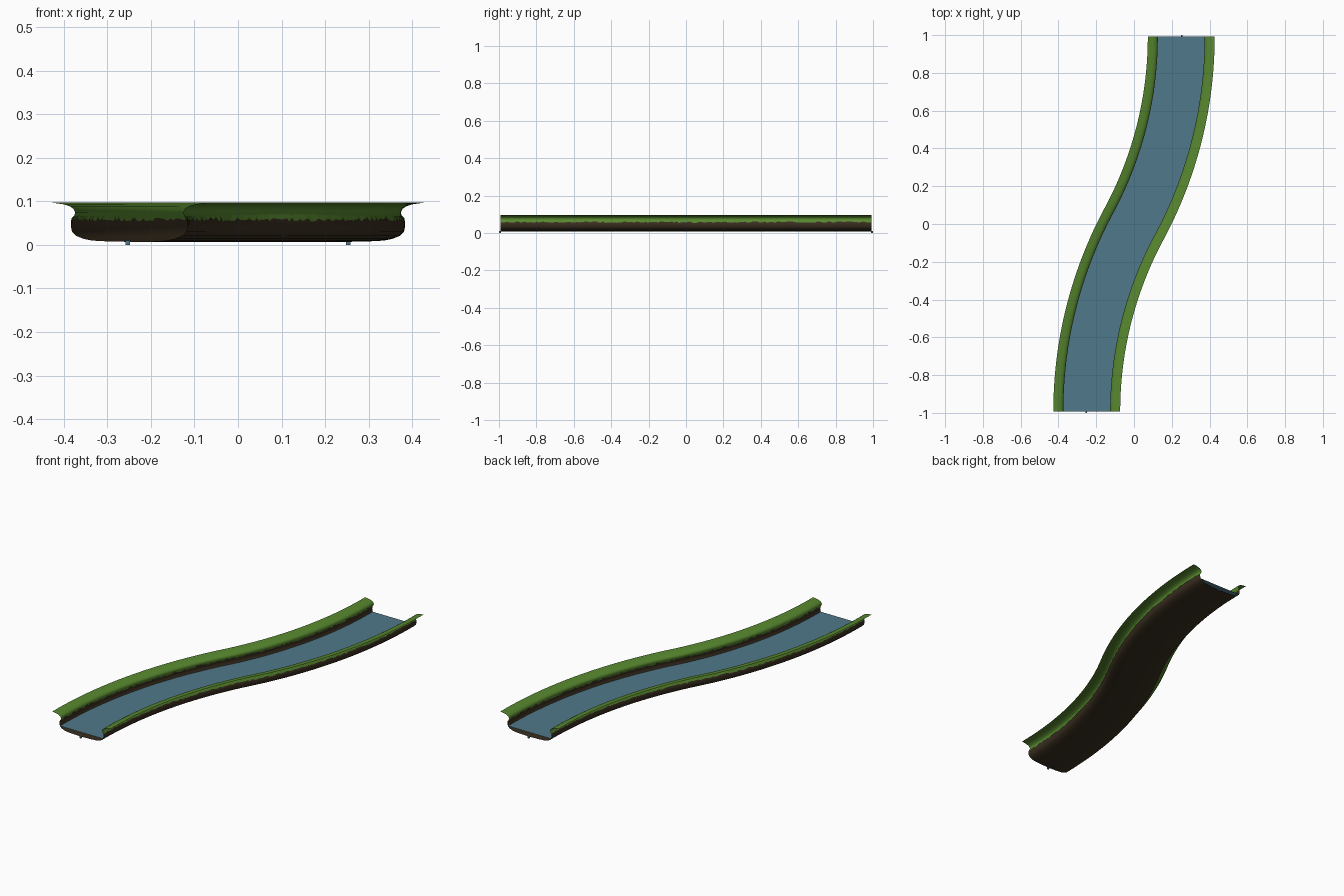
import bpy, bmesh, math, random

if "Cube" in bpy.data.objects:
    bpy.data.objects.remove(bpy.data.objects["Cube"])
random.seed(4)

def mat(name, rgb):
    m = bpy.data.materials.new(name)
    lin = [((c / 255 + 0.055) / 1.055) ** 2.4 for c in rgb]
    m.diffuse_color = (*lin, 1)
    m.use_nodes = True
    m.node_tree.nodes["Principled BSDF"].inputs["Base Color"].default_value = m.diffuse_color
    return m

grass = mat("grass green", (86, 134, 46))
earth = mat("earth brown", (57, 46, 31))
water_blue = mat("water blue", (80, 121, 138))

# S-shaped centre line made of two equal arcs
L, DX, N = 0.992, 0.25, 160
R = (L * L + DX * DX) / (2 * DX)
A = math.asin(L / R)

def station(i):
    t = 2 * i / N - 1
    a = A * (1 - abs(t))
    s = -1 if t < 0 else 1
    x = s * (DX - R * (1 - math.cos(a)))
    y = s * (L - R * math.sin(a))
    return x, y, math.cos(a), -math.sin(a)      # point and sideways direction

def sweep(name, profile, mats, rule, jitter=()):
    bm = bmesh.new()
    rows = []
    for i in range(N + 1):
        x, y, nx, ny = station(i)
        row = []
        for j, (o, z) in enumerate(profile):
            if j in jitter:
                z += random.uniform(-0.004, 0.004)
            row.append(bm.verts.new((x + nx * o, y + ny * o, z)))
        rows.append(row)
    for a, b in zip(rows, rows[1:]):
        for j in range(len(profile) - 1):
            f = bm.faces.new((a[j], a[j + 1], b[j + 1], b[j]))
            f.material_index = rule(j)
            f.smooth = True
    me = bpy.data.meshes.new(name)
    bm.to_mesh(me)
    bm.free()
    for m in mats:
        me.materials.append(m)
    ob = bpy.data.objects.new(name, me)
    bpy.context.collection.objects.link(ob)
    return ob

# river bed and banks: half cross-section, mirrored; grass above the ragged line
half = [(0.0, 0.007), (0.05, 0.008), (0.085, 0.010), (0.105, 0.014), (0.122, 0.021),
        (0.131, 0.030), (0.134, 0.044), (0.133, 0.058), (0.126, 0.067), (0.124, 0.075),
        (0.128, 0.083), (0.137, 0.089), (0.150, 0.093), (0.177, 0.097)]
prof = [(-o, z) for o, z in half[:0:-1]] + half
n, edge = len(half) - 1, 7
sweep("river_bed_and_banks", prof, [earth, grass],
      lambda j: 0 if n - edge <= j < n + edge else 1, (n - edge, n + edge))

# water surface
sweep("water", [(-0.131, 0.03), (0.131, 0.03)], [water_blue], lambda j: 0)

# tiny connection pegs at both ends
for name, s in (("front_peg", -1), ("back_peg", 1)):
    bpy.ops.mesh.primitive_cube_add(size=0.01, location=(s * 0.253, s * 0.995, 0.005))
    bpy.context.object.name = name
    bpy.context.object.data.materials.append(water_blue)
